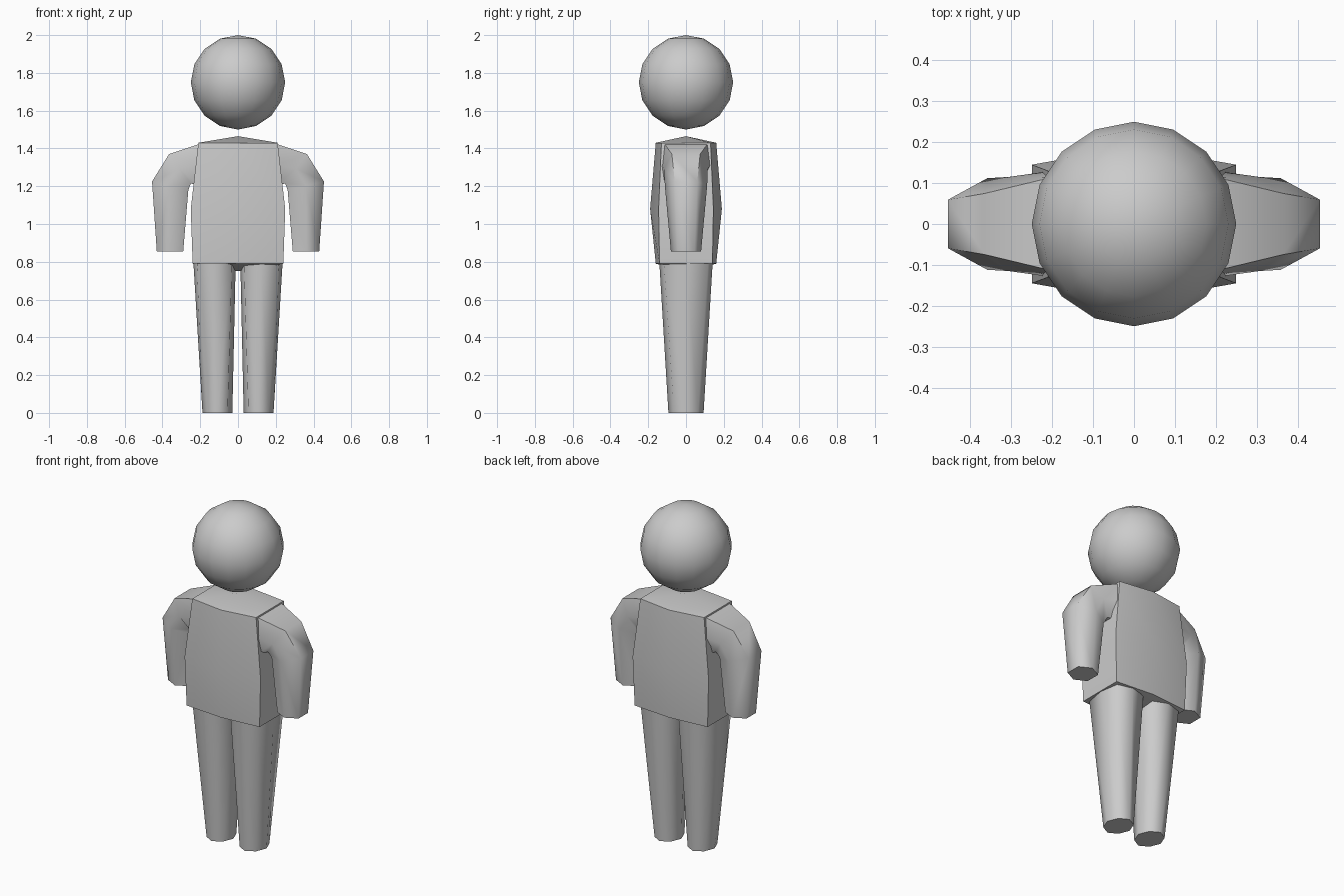
import bpy, bmesh, math
from mathutils import Vector

if "Cube" in bpy.data.objects:
    bpy.data.objects.remove(bpy.data.objects["Cube"])


def finish(name, bm, angle=62):
    bmesh.ops.recalc_face_normals(bm, faces=bm.faces)
    mesh = bpy.data.meshes.new(name)
    bm.to_mesh(mesh)
    bm.free()
    ob = bpy.data.objects.new(name, mesh)
    bpy.context.collection.objects.link(ob)
    bpy.ops.object.select_all(action='DESELECT')
    ob.select_set(True)
    bpy.context.view_layer.objects.active = ob
    bpy.ops.object.shade_smooth_by_angle(angle=math.radians(angle))
    return ob


def limb(name, rings):
    """Skin a list of equal-length point rings and cap both ends."""
    bm = bmesh.new()
    loops = [[bm.verts.new(p) for p in ring] for ring in rings]
    n = len(loops[0])
    for a, b in zip(loops, loops[1:]):
        for i in range(n):
            j = (i + 1) % n
            bm.faces.new((a[i], a[j], b[j], b[i]))
    bm.faces.new(loops[0])
    bm.faces.new(loops[-1])
    return finish(name, bm)


def leg_ring(s, x0, x1, y, z, corner):
    # eight-sided section, corners pulled in
    cx, hx, c = (x0 + x1) / 2, (x1 - x0) / 2, corner
    pts = [(1, 0), (c, c), (0, 1), (-c, c), (-1, 0), (-c, -c), (0, -1), (c, -c)]
    return [(s * (cx + u * hx), v * y, z) for u, v in pts]


def arm_ring(s, outer, inner, y, flat):
    # six-sided section with flat outer and inner sides
    o, i = Vector(outer), Vector(inner)
    m = (o + i) / 2
    pts = [(o, flat), (m, 1), (i, flat), (i, -flat), (m, -1), (o, -flat)]
    return [(s * p.x, k * y, p.y) for p, k in pts]


# Head
bm = bmesh.new()
bmesh.ops.create_uvsphere(bm, u_segments=16, v_segments=8, radius=0.25)
bmesh.ops.translate(bm, verts=bm.verts, vec=(0, 0, 1.75))
finish("head", bm)

# Torso: once-divided box bulged at the middle of every side
bm = bmesh.new()
bmesh.ops.create_cube(bm, size=2)
bmesh.ops.subdivide_edges(bm, edges=bm.edges, cuts=1, use_grid_fill=True)
levels = {1: (0.21, 0.13, 0.16, 1.43), 0: (0.25, 0.145, 0.19, 1.08), -1: (0.24, 0.14, 0.16, 0.79)}
for v in bm.verts:
    ix, iy, iz = (round(c) for c in v.co)
    half_x, corner_y, mid_y, z = levels[iz]
    if ix == 0 and iy == 0:
        z = 1.465 if iz > 0 else 0.75
    v.co = (ix * half_x, iy * (corner_y if ix else mid_y), z)
finish("torso", bm)

# Arms and legs, mirrored
for side, s in (("right", -1), ("left", 1)):
    limb(side + "_arm", [
        arm_ring(s, (0.20, 1.425), (0.20, 1.20), 0.13, 0.88),
        arm_ring(s, (0.365, 1.37), (0.25, 1.215), 0.115, 0.65),
        arm_ring(s, (0.455, 1.225), (0.263, 1.18), 0.112, 0.53),
        arm_ring(s, (0.43, 0.855), (0.29, 0.855), 0.08, 0.55),
    ])
    limb(side + "_leg", [
        leg_ring(s, 0.012, 0.237, 0.142, 0.81, 0.83),
        leg_ring(s, 0.03, 0.188, 0.093, 0.0, 0.68),
    ])
